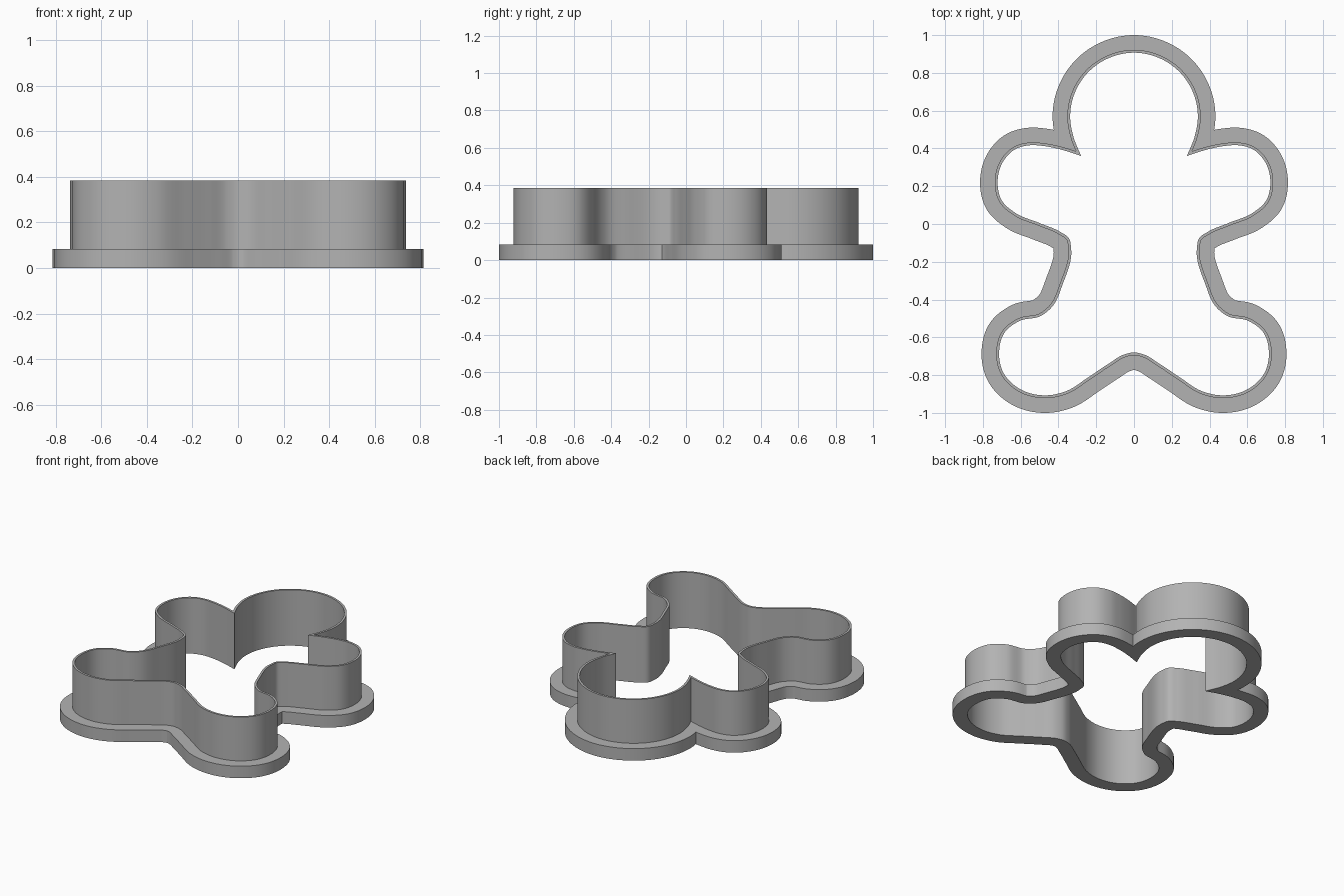
import bpy, bmesh, math
from mathutils import Vector, kdtree
from mathutils.geometry import interpolate_bezier

if "Cube" in bpy.data.objects:
    bpy.data.objects.remove(bpy.data.objects["Cube"], do_unlink=True)

WALL, RIM = 0.015, 0.093          # outward offsets from the inner outline
RIM_TOP, TOP = 0.083, 0.385       # heights
STEPS = 12

# Inner outline of one half: the head, then arm, waist and leg
HEAD = [(0, .907), (.13, .88), (.238, .808), (.315, .69), (.338, .57), (.32, .46), (.28, .36)]
BODY = [(.28, .36), (.39, .395), (.48, .413), (.55, .417), (.63, .395), (.69, .335), (.722, .22),
        (.7, .125), (.63, .06), (.5, .005), (.39, -.042), (.345, -.075), (.333, -.13),
        (.378, -.32), (.435, -.44), (.49, -.485), (.61, -.515), (.685, -.575), (.714, -.675),
        (.69, -.79), (.61, -.87), (.463, -.907), (.36, -.885), (.24, -.81), (.135, -.74),
        (.05, -.69), (0, -.68)]


def smooth_path(coords):
    """Smooth curve through the points, level where it meets the centre line."""
    pts = [Vector(c) for c in coords]
    tangents = []
    for i, p in enumerate(pts):
        if p.x == 0:
            tangents.append(Vector((1 if i == 0 else -1, 0)))
            continue
        a, b = pts[max(i - 1, 0)], pts[min(i + 1, len(pts) - 1)]
        la, lb = (p - a).length, (b - p).length
        t = (b - a).normalized()
        if la and lb:
            t = ((p - a) / la * lb + (b - p) / lb * la).normalized()
        tangents.append(t)
    out = [pts[0]]
    for p, q, tp, tq in zip(pts, pts[1:], tangents, tangents[1:]):
        h = (q - p).length / 3
        curve = interpolate_bezier(p, p + tp * h, q - tq * h, q, STEPS + 1)
        out += [Vector((c[0], c[1])) for c in curve[1:]]
    return out


def offset_loop(loop, dist):
    """Push the loop outward; points that would cross over collapse to a corner."""
    n = len(loop)
    kd = kdtree.KDTree(n)
    for i, p in enumerate(loop):
        kd.insert((p.x, p.y, 0), i)
    kd.balance()
    moved, keep = [], []
    for i, p in enumerate(loop):
        t = (loop[(i + 1) % n] - loop[i - 1]).normalized()
        q = p + Vector((-t.y, t.x)) * dist
        moved.append(q)
        keep.append(kd.find((q.x, q.y, 0))[2] > dist * 0.99)
    out = []
    for i in range(n):
        if keep[i]:
            out.append(moved[i])
            continue
        a, b = i, i
        while not keep[a % n]:
            a -= 1
        while not keep[b % n]:
            b += 1
        out.append((moved[a % n] + moved[b % n]) / 2)
    return out


half = smooth_path(HEAD) + smooth_path(BODY)[1:]
inner = half + [Vector((-p.x, p.y)) for p in reversed(half[1:-1])]
wall = offset_loop(inner, WALL)
rim = offset_loop(inner, RIM)

# Sweep the stepped wall-and-rim section around the outline
section = [(inner, 0), (inner, TOP), (wall, TOP), (wall, RIM_TOP), (rim, RIM_TOP), (rim, 0)]
bm = bmesh.new()
rings = [[bm.verts.new((p.x, p.y, z)) for p in loop] for loop, z in section]
count = len(inner)
for k, ring in enumerate(rings):
    nxt = rings[(k + 1) % len(rings)]
    for i in range(count):
        j = (i + 1) % count
        bm.faces.new((ring[i], ring[j], nxt[j], nxt[i]))
bmesh.ops.remove_doubles(bm, verts=bm.verts, dist=1e-5)
bmesh.ops.recalc_face_normals(bm, faces=bm.faces)
mesh = bpy.data.meshes.new("cookie_cutter")
bm.to_mesh(mesh)
bm.free()

# One plain grey
grey = bpy.data.materials.new("grey_plastic")
grey.use_nodes = True
color = (0.45, 0.45, 0.45, 1)
grey.diffuse_color = color
grey.node_tree.nodes["Principled BSDF"].inputs["Base Color"].default_value = color
mesh.materials.append(grey)

cutter = bpy.data.objects.new("cookie_cutter", mesh)
bpy.context.collection.objects.link(cutter)
bpy.ops.object.select_all(action="DESELECT")
cutter.select_set(True)
bpy.context.view_layer.objects.active = cutter
bpy.ops.object.shade_smooth_by_angle(angle=math.radians(30))
